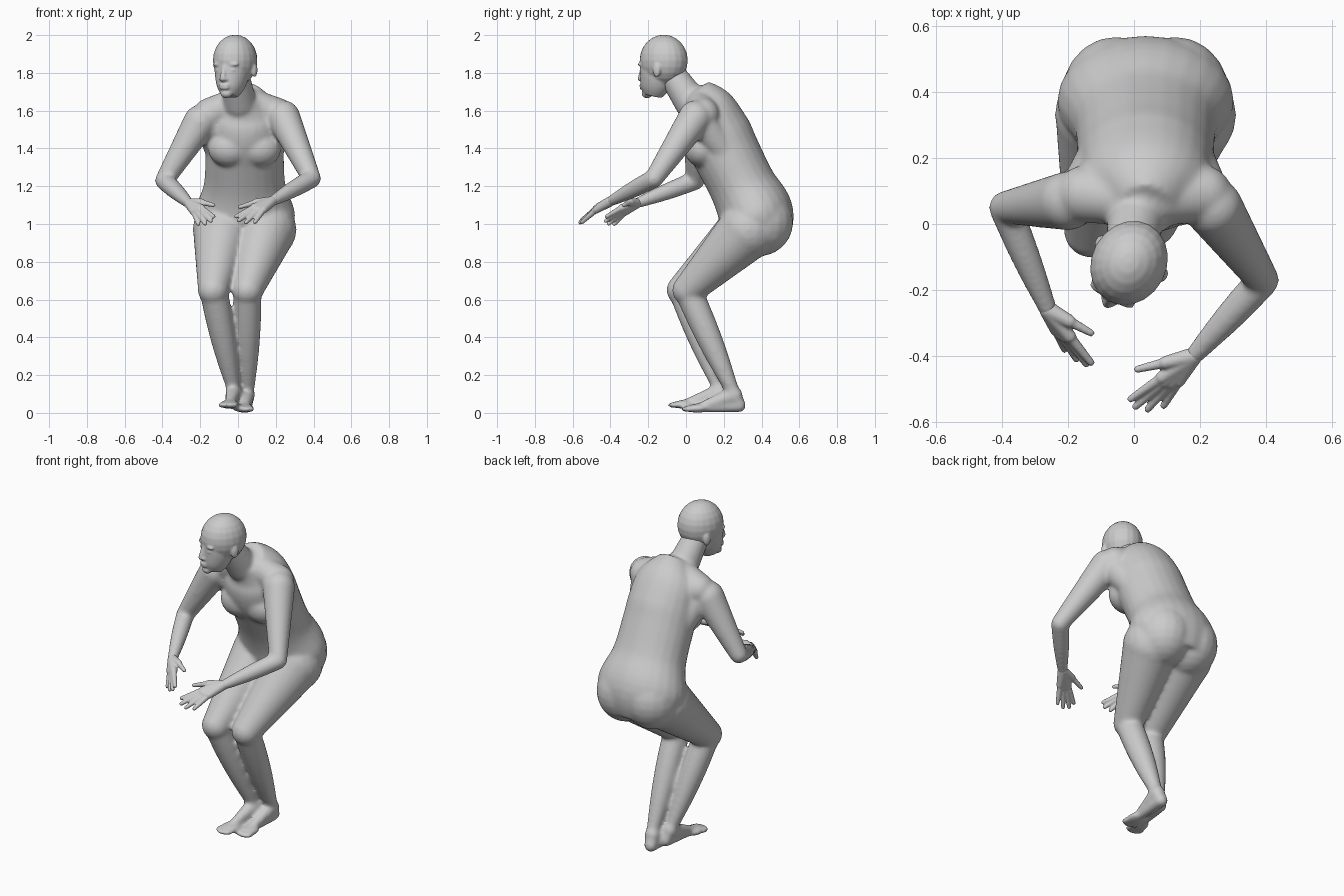
import bpy, bmesh, math
from mathutils import Vector, Matrix

default_cube = bpy.data.objects.get("Cube")
if default_cube:
    bpy.data.objects.remove(default_cube)

grey = bpy.data.materials.new("plain_grey")
grey.use_nodes = True
grey.diffuse_color = (.6, .6, .6, 1)
grey.node_tree.nodes["Principled BSDF"].inputs["Base Color"].default_value = grey.diffuse_color


def blob(bm, centre, radii, turn=0):
    """Ellipsoid, optionally spun about the vertical."""
    place = Matrix.Translation(centre) @ Matrix.Rotation(turn, 4, 'Z')
    bmesh.ops.create_uvsphere(bm, u_segments=20, v_segments=12, radius=1,
                              matrix=place @ Matrix.Diagonal((*radii, 1)))


def loft(bm, sections, across, sides=24):
    """Skin round elliptical sections given as (centre, width, depth)."""
    rings = []
    for index, (centre, width, depth) in enumerate(sections):
        before = sections[max(index - 1, 0)][0]
        after = sections[min(index + 1, len(sections) - 1)][0]
        along = (after - before).normalized()
        wide = (across - along * across.dot(along)).normalized()
        deep = along.cross(wide)
        angles = [math.tau * k / sides for k in range(sides)]
        rings.append([bm.verts.new(centre + wide * width * math.cos(a) + deep * depth * math.sin(a))
                      for a in angles])
    for lower, upper in zip(rings, rings[1:]):
        for k in range(sides):
            following = (k + 1) % sides
            bm.faces.new((lower[k], lower[following], upper[following], upper[k]))
    bm.faces.new(rings[0][::-1])
    bm.faces.new(rings[-1])


def limb(bm, start, end, start_radius, end_radius, swell=0):
    """Tapered round limb, swollen toward its middle, with a ball at each joint."""
    start, end = Vector(start), Vector(end)
    sections = []
    for step in range(9):
        f = step / 8
        radius = start_radius + (end_radius - start_radius) * f + swell * math.sin(math.pi * f)
        sections.append((start.lerp(end, f), radius, radius))
    direction = end - start
    loft(bm, sections, direction.orthogonal())
    blob(bm, start, [start_radius] * 3)
    blob(bm, end, [end_radius] * 3)


def smooth_profile(stations, steps=6):
    """Curve through (y, z, width, depth) stations."""
    points = [Vector(s) for s in stations]
    result = []
    for i in range(len(points) - 1):
        here, there = points[i], points[i + 1]
        leave = (there - points[max(i - 1, 0)]) / 2
        arrive = (points[min(i + 2, len(points) - 1)] - here) / 2
        for k in range(steps):
            t = k / steps
            ease = t * t * (3 - 2 * t)
            result.append(here.lerp(there, ease) + leave * t * (1 - t) ** 2 - arrive * t * t * (1 - t))
    return result + [points[-1]]


def finish(bm, name, voxel, smoothing):
    """Fuse the overlapping forms into one smooth skin."""
    bmesh.ops.recalc_face_normals(bm, faces=bm.faces)
    mesh = bpy.data.meshes.new(name)
    bm.to_mesh(mesh)
    bm.free()
    mesh.materials.append(grey)
    part = bpy.data.objects.new(name, mesh)
    bpy.context.collection.objects.link(part)
    fuse = part.modifiers.new("fuse", 'REMESH')
    fuse.mode = 'VOXEL'
    fuse.voxel_size = voxel
    fuse.use_smooth_shade = True
    soften = part.modifiers.new("soften", 'SMOOTH')
    soften.factor = .5
    soften.iterations = smoothing
    return part


def add_foot(bm, ankle, heel, ball):
    """Heel, instep, sole and a fan of five toes."""
    ankle, heel, ball = Vector(ankle), Vector(heel), Vector(ball)
    forward = (ball - heel).normalized()
    sideways = Vector((-forward.y, forward.x, 0))
    turn = math.atan2(sideways.y, sideways.x)
    limb(bm, ankle, heel, .038, .038)
    limb(bm, ankle.lerp(heel, .4), ball, .045, .024)
    limb(bm, heel, ball, .038, .022)
    blob(bm, ball, (.054, .06, .024), turn)
    for toe in range(-2, 3):
        reach = .06 - .004 * toe * toe
        blob(bm, ball + sideways * toe * .021 + forward * reach, (.012, .032, .016), turn)


def add_hand(name, wrist, index_tip, little_tip, thumb_tip):
    """Four fingers fanned between the outer two, plus the thumb."""
    bm = bmesh.new()
    wrist, index_tip, little_tip = Vector(wrist), Vector(index_tip), Vector(little_tip)
    tips = [index_tip.lerp(little_tip, finger / 3) for finger in range(4)]
    for middle in (1, 2):
        tips[middle] += (tips[middle] - wrist) * .12
    for tip in tips + [Vector(thumb_tip)]:
        knuckle = wrist.lerp(tip, .5)
        knuckle.z += .01
        limb(bm, wrist, knuckle, .027, .02)
        limb(bm, knuckle, tip, .016, .011)
    finish(bm, name, .005, 3)


# Torso, leaning forward from the pelvis
body = bmesh.new()
side_axis = Vector((1, 0, 0))
torso = [(.37, .92, .23, .17), (.37, 1.05, .268, .2), (.3, 1.2, .218, .178), (.22, 1.36, .208, .18),
         (.16, 1.48, .205, .185), (.11, 1.6, .185, .155), (.04, 1.69, .09, .1)]
loft(body, [(Vector((.035, y, z)), width, depth) for y, z, width, depth in smooth_profile(torso)], side_axis)
for side in (-1, 1):
    blob(body, (.035 + side * .09, .39, 1.01), (.165, .178, .18))   # buttock
    blob(body, (.035 + side * .08, .085, 1.4), (.115, .095, .1))    # breast
    limb(body, (.02, .07, 1.66), (.03 + side * .18, .09, 1.58), .075, .088)                # trapezius
    limb(body, (.03 + side * .17, .1, 1.52), (.035 + side * .13, .22, 1.36), .085, .07)    # side of the back
limb(body, (.01, .03, 1.64), (-.015, -.08, 1.8), .09, .072)         # neck

# Limbs, posed by their joints
poses = {
    "left": dict(hip=(.15, .33, .97), knee=(.05, .01, .65), ankle=(.05, .24, .13),
                 heel=(.04, .28, .04), ball=(.035, .06, .024),
                 shoulder=(.24, .05, 1.565), elbow=(.39, -.17, 1.24), wrist=(.18, -.4, 1.12),
                 index=(-.01, -.53, 1.04), little=(.09, -.55, 1.01), thumb=(.01, -.44, 1.09)),
    "right": dict(hip=(-.08, .33, .97), knee=(-.13, -.02, .65), ankle=(-.03, .17, .15),
                  heel=(-.01, .21, .06), ball=(-.045, -.01, .045),
                  shoulder=(-.2, .07, 1.54), elbow=(-.39, .05, 1.23), wrist=(-.26, -.26, 1.11),
                  index=(-.13, -.42, 1.04), little=(-.21, -.38, 1), thumb=(-.13, -.33, 1.1))}
for side, joint in poses.items():
    limb(body, joint["hip"], joint["knee"], .16, .083)
    limb(body, joint["knee"], joint["ankle"], .074, .038, swell=.011)
    limb(body, joint["shoulder"], joint["elbow"], .09, .05)
    limb(body, joint["elbow"], joint["wrist"], .05, .028, swell=.005)
    add_foot(body, joint["ankle"], joint["heel"], joint["ball"])
    add_hand(side + "_hand", joint["wrist"], joint["index"], joint["little"], joint["thumb"])
finish(body, "body", .01, 12)

# Head, shaped facing forward and then turned
skull = bmesh.new()
blob(skull, (0, 0, 1.866), (.114, .132, .136))
face = [(-.025, 1.88, .1, .1), (-.04, 1.78, .088, .092), (-.055, 1.72, .07, .077), (-.065, 1.68, .045, .052)]
loft(skull, [(Vector((0, y, z)), width, depth) for y, z, width, depth in smooth_profile(face)], side_axis)
blob(skull, (0, -.1, 1.69), (.032, .028, .024))                     # chin
limb(skull, (0, -.122, 1.835), (0, -.138, 1.77), .012, .016)        # nose
for lip in (1.72, 1.734):
    blob(skull, (0, -.125, lip), (.03, .014, .009))
for side in (-1, 1):
    blob(skull, (side * .014, -.13, 1.766), (.011, .014, .01))      # nostril
    blob(skull, (side * .04, -.108, 1.845), (.036, .018, .012))     # brow
    blob(skull, (side * .04, -.106, 1.815), (.02, .016, .011))      # eye
    blob(skull, (side * .108, .015, 1.815), (.014, .022, .038))     # ear
head = finish(skull, "head", .006, 4)
head.location = (-.015, -.118, 0)
head.rotation_euler.z = math.radians(-28)
